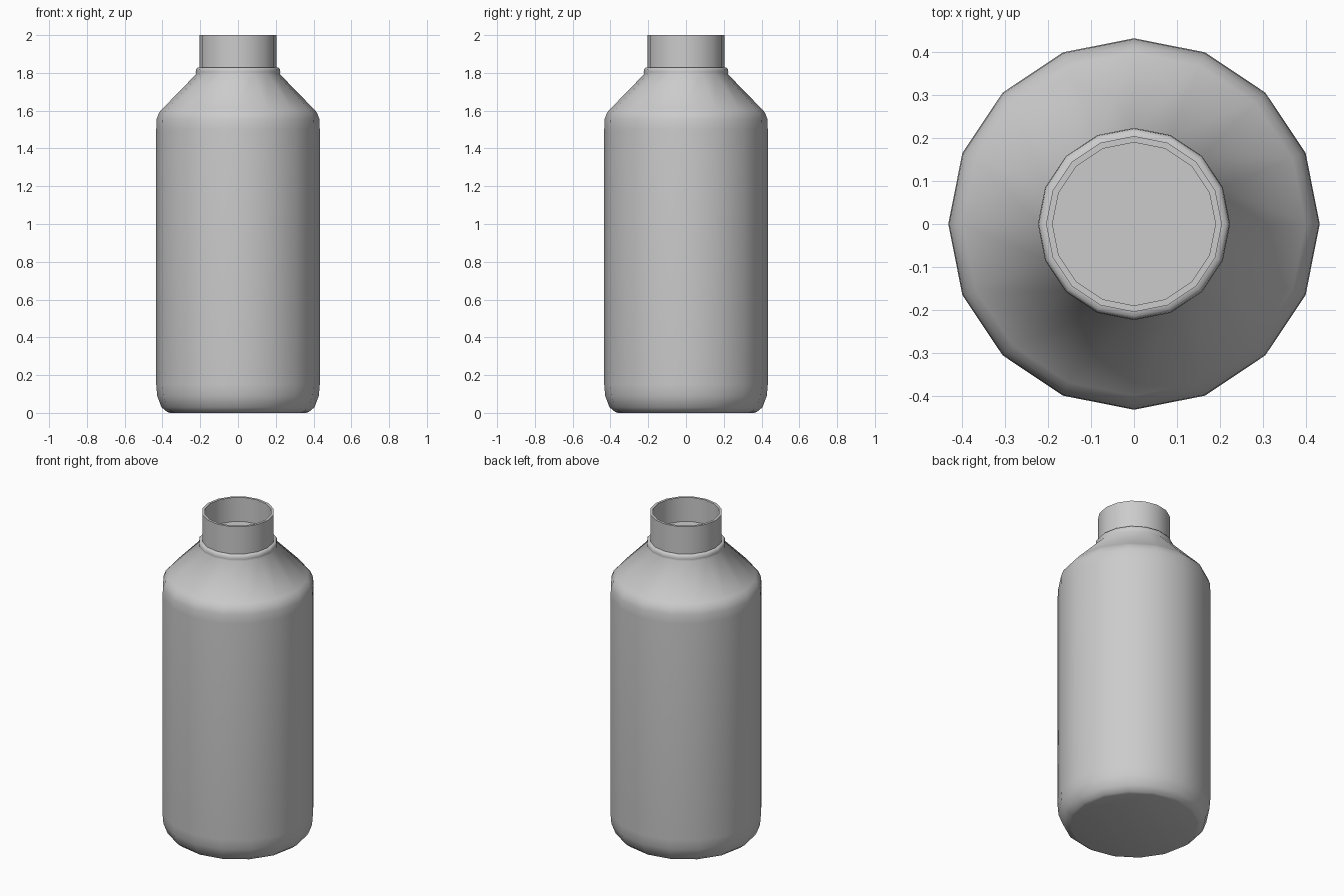
import bpy, bmesh, math

if "Cube" in bpy.data.objects:
    bpy.data.objects.remove(bpy.data.objects["Cube"])

SIDES = 16


def lathe(name, profile, angle, cap_start=False, cap_end=False):
    """Revolve (radius, height) points around z, optionally capping the ends."""
    bm = bmesh.new()
    rings = []
    for r, z in profile:
        rings.append([bm.verts.new((r * math.cos(2 * math.pi * i / SIDES),
                                    r * math.sin(2 * math.pi * i / SIDES), z))
                      for i in range(SIDES)])
    for a, b in zip(rings, rings[1:]):
        for i in range(SIDES):
            j = (i + 1) % SIDES
            bm.faces.new((a[i], a[j], b[j], b[i]))
    if cap_start:
        bm.faces.new(rings[0][::-1])
    if cap_end:
        bm.faces.new(rings[-1])
    mesh = bpy.data.meshes.new(name)
    bm.to_mesh(mesh)
    bm.free()
    obj = bpy.data.objects.new(name, mesh)
    bpy.context.collection.objects.link(obj)
    bpy.ops.object.select_all(action='DESELECT')
    obj.select_set(True)
    bpy.context.view_layer.objects.active = obj
    bpy.ops.object.shade_smooth_by_angle(angle=math.radians(angle))
    return obj


# Body with rounded base, straight wall, sloped shoulder and collar
lathe("bottle_body", [
    (0.36, 0.0), (0.375, 0.005), (0.405, 0.03), (0.428, 0.09), (0.433, 0.15),
    (0.433, 1.50), (0.431, 1.555), (0.418, 1.59), (0.40, 1.61),
    (0.222, 1.793), (0.224, 1.805), (0.222, 1.82), (0.215, 1.828), (0.204, 1.83),
], 60, cap_start=True)

# Open neck with a thin rim and a recessed floor
lathe("bottle_neck", [
    (0.205, 1.825), (0.205, 2.0), (0.19, 2.0), (0.19, 1.85),
], 40, cap_end=True)
